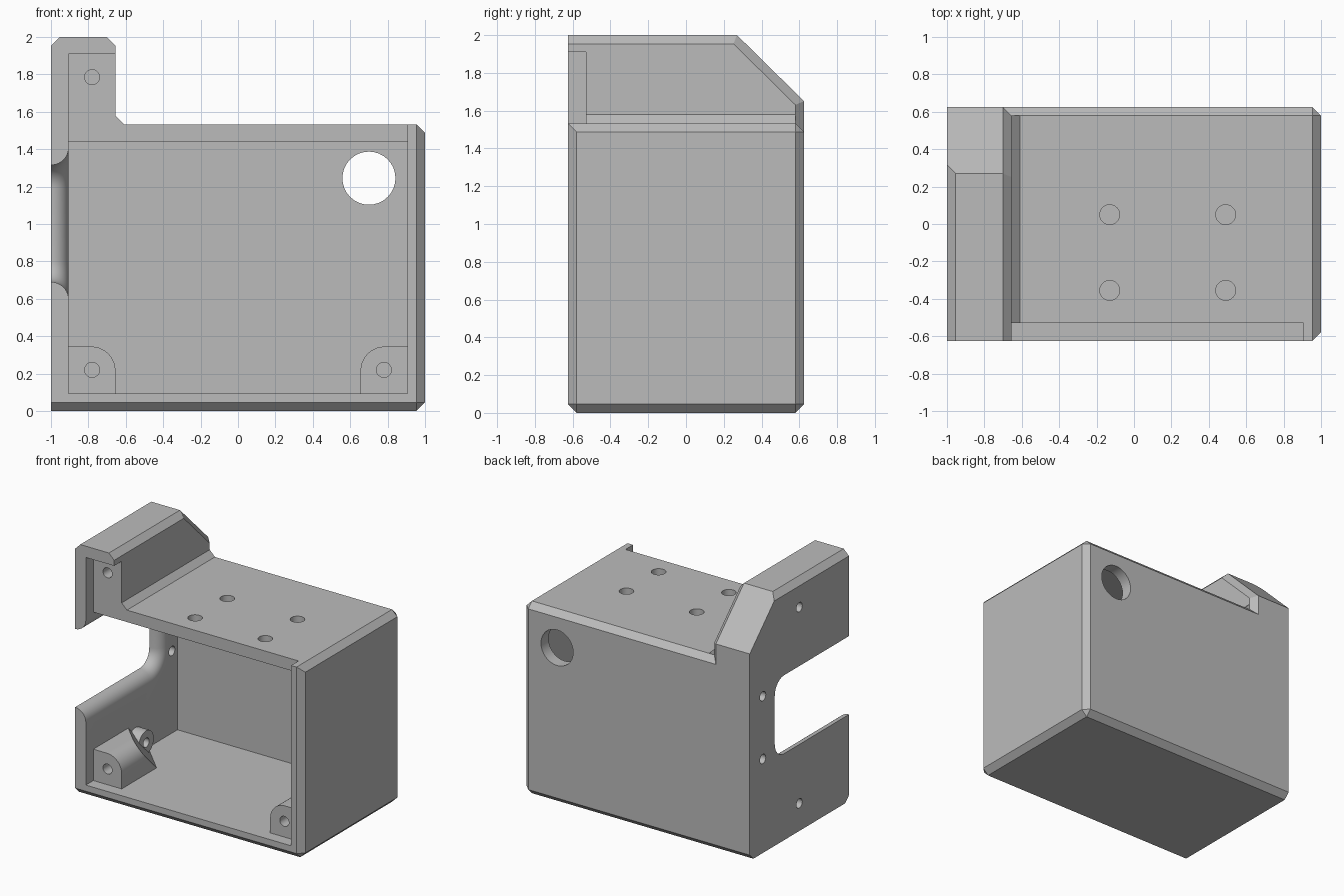
import bpy, bmesh, math
from mathutils import Vector

old = bpy.data.objects.get("Cube")
if old:
    bpy.data.objects.remove(old, do_unlink=True)

X, Y, WALL, CH = 1.0, 0.625, 0.095, 0.046
DECK = 1.533           # top of the main box
TOWER_X = -0.655       # inner side of the tower
IN = X - WALL          # inner face of the side walls
LID = -Y + WALL        # back of the lid recess

grey = bpy.data.materials.new("plain grey")
grey.use_nodes = True
grey.diffuse_color = (0.5, 0.5, 0.5, 1)
grey.node_tree.nodes["Principled BSDF"].inputs["Base Color"].default_value = (0.5, 0.5, 0.5, 1)


def finish(bm, name):
    bmesh.ops.recalc_face_normals(bm, faces=bm.faces)
    mesh = bpy.data.meshes.new(name)
    bm.to_mesh(mesh)
    bm.free()
    mesh.materials.append(grey)
    ob = bpy.data.objects.new(name, mesh)
    bpy.context.collection.objects.link(ob)
    return ob


def prism(points, axis, a, b):
    """Extrude a 2D profile along one axis from a to b."""
    bm = bmesh.new()

    def place(p, d):
        c = list(p)
        c.insert(axis, d)
        return bm.verts.new(c)
    face = bm.faces.new([place(p, a) for p in points])
    new = bmesh.ops.extrude_face_region(bm, geom=[face])["geom"]
    step = Vector([b - a if i == axis else 0 for i in range(3)])
    bmesh.ops.translate(bm, verts=[v for v in new if isinstance(v, bmesh.types.BMVert)], vec=step)
    bmesh.ops.recalc_face_normals(bm, faces=bm.faces)
    return bm


def box(x0, x1, y0, y1, z0, z1):
    return prism([(x0, y0), (x1, y0), (x1, y1), (x0, y1)], 2, z0, z1)


def arc(u, v, r, start, end, n):
    step = (end - start) / n
    return [(u + r * math.cos(math.radians(start + i * step)),
             v + r * math.sin(math.radians(start + i * step))) for i in range(n + 1)]


def rod(axis, u, v, r, a, b):
    return prism(arc(u, v, r, 0, 360, 32)[:-1], axis, a, b)


def chamfer(bm, rule):
    edges = [e for e in bm.edges if rule(*[v.co for v in e.verts])]
    bmesh.ops.bevel(bm, geom=edges, offset=CH, segments=1, affect='EDGES')


def combine(bm, operation):
    tool = finish(bm, "tool")
    tool.hide_render = True
    mod = body.modifiers.new("join", 'BOOLEAN')
    mod.operation, mod.solver, mod.object = operation, 'EXACT', tool
    bpy.context.view_layer.objects.active = body
    bpy.ops.object.modifier_apply(modifier=mod.name)
    bpy.data.objects.remove(tool, do_unlink=True)


def near(a, b):
    return abs(a - b) < 1e-4


# Main box, chamfered except on its -x side and the top front edge
main = box(-X, X, -Y, Y, 0, DECK)
chamfer(main, lambda a, b: max(a.x, b.x) > 0 and not (
    near(a.x, -b.x) and a.y < 0 and a.z > 1))
body = finish(main, "enclosure_body")

# Tower with a sloping back
tower = prism([(-Y, 1.4), (-Y, 2), (0.27, 2), (Y, 1.65), (Y, 1.4)], 0, -X, TOWER_X)
chamfer(tower, lambda a, b: near(a.x, b.x) and (
    (a.z > 1.9 and b.z > 1.9) or
    (a.x > -0.9 and (a.y > 0 and b.y > 0))))
combine(tower, 'UNION')
combine(prism([(TOWER_X - 0.03, DECK - 0.03), (TOWER_X + CH + 0.03, DECK - 0.03),
               (TOWER_X + CH, DECK), (TOWER_X, DECK + CH), (TOWER_X - 0.03, DECK + CH)],
              1, -Y, Y - CH), 'UNION')

# Inner cavity and lid recess
combine(box(-IN, IN, -Y - 0.1, Y - WALL, WALL, DECK - WALL), 'DIFFERENCE')
combine(box(-IN, IN, -Y - 0.1, LID, WALL, 1.91), 'DIFFERENCE')

# Lid screw bosses tapering back into the lower corners
for side in (-1, 1):
    top, r = 0.345, 0.13
    profile = [(-IN - 0.03, WALL - 0.03), (TOWER_X, WALL - 0.03)]
    profile += arc(TOWER_X - r, top - r, r, 0, 90, 10) + [(-IN - 0.03, top)]
    boss = prism([(-side * u, v) for u, v in profile], 1, LID, 0.3)
    bmesh.ops.bisect_plane(boss, geom=boss.verts[:] + boss.edges[:] + boss.faces[:],
                           plane_co=(side * IN, 0.16, WALL), plane_no=(-side, 1, 1),
                           clear_outer=True)
    bmesh.ops.holes_fill(boss, edges=[e for e in boss.edges if e.is_boundary])
    combine(boss, 'UNION')

# Side screw boss
combine(rod(0, 0, 0.22, 0.095, -IN - 0.03, -0.81), 'UNION')

# Side opening, open to the front, with a rounded inner edge
bm = bmesh.new()
layers = [(-X - 0.05, 0)]
layers += [(-X + WALL * math.sin(t), WALL * (1 - math.cos(t)))
           for t in [math.radians(a) for a in range(0, 91, 9)]]
rings = []
for x, grow in layers:
    r = 0.12 + grow
    low, high, back = 0.69 - grow, 1.315 + grow, 0.31 + grow
    outline = [(-Y - 0.1, low)] + arc(back - r, low + r, r, -90, 0, 10)
    outline += arc(back - r, high - r, r, 0, 90, 10) + [(-Y - 0.1, high)]
    rings.append([bm.verts.new((x, y, z)) for y, z in outline])
rings.append([bm.verts.new((-IN + 0.02, v.co.y, v.co.z)) for v in rings[-1]])
for a, b in zip(rings, rings[1:]):
    for i in range(len(a)):
        j = (i + 1) % len(a)
        bm.faces.new((a[i], a[j], b[j], b[i]))
bm.faces.new(rings[0])
bm.faces.new(rings[-1])
bmesh.ops.recalc_face_normals(bm, faces=bm.faces)
combine(bm, 'DIFFERENCE')

# Cable hole in the back wall
combine(rod(1, 0.70, 1.245, 0.142, 0.4, Y + 0.1), 'DIFFERENCE')

# Mounting holes in the deck
for x in (-0.13, 0.49):
    for y in (-0.355, 0.05):
        combine(rod(2, x, y, 0.053, 1.3, 1.7), 'DIFFERENCE')

# Lid screw holes from the front
for x, z in ((-0.78, 1.785), (-0.78, 0.22), (0.78, 0.22)):
    combine(rod(1, x, z, 0.04, -Y - 0.1, LID + 0.25), 'DIFFERENCE')

# Screw holes through the open side wall
for y, z, depth in ((0, 1.785, 0.25), (0, 0.22, 0.3), (0.46, 0.75, 0.2), (0.46, 1.25, 0.2)):
    combine(rod(0, y, z, 0.037, -X - 0.1, -X + depth), 'DIFFERENCE')

bpy.ops.object.select_all(action='DESELECT')
body.select_set(True)
bpy.context.view_layer.objects.active = body
bpy.ops.object.shade_smooth_by_angle(angle=math.radians(30))
